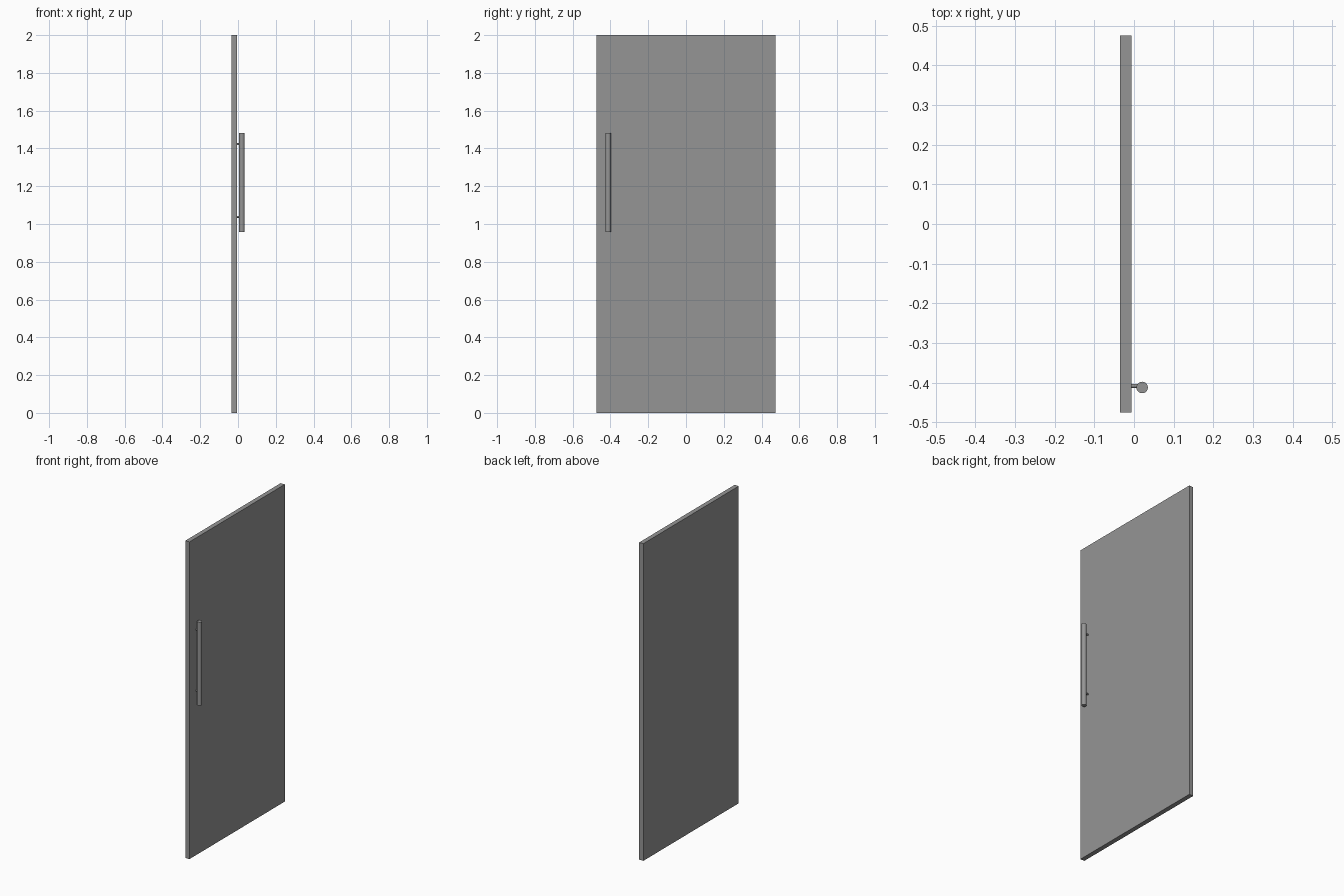
import bpy
import math

if "Cube" in bpy.data.objects:
    bpy.data.objects.remove(bpy.data.objects["Cube"], do_unlink=True)

# One grey finish for every part
grey = bpy.data.materials.new("grey")
grey.use_nodes = True
colour = (0.3, 0.3, 0.3, 1)
grey.diffuse_color = colour
grey.node_tree.nodes["Principled BSDF"].inputs["Base Color"].default_value = colour


def finish(name):
    obj = bpy.context.object
    obj.name = name
    obj.data.materials.append(grey)
    return obj


def rod(name, radius, length, location, rotation=(0, 0, 0)):
    bpy.ops.mesh.primitive_cylinder_add(vertices=32, radius=radius, depth=length,
                                        location=location, rotation=rotation)
    finish(name)
    bpy.ops.object.shade_smooth_by_angle()


# Door slab
bpy.ops.mesh.primitive_cube_add(size=1, location=(-0.0205, 0, 1))
door = finish("door_panel")
door.scale = (0.029, 0.95, 2)
bpy.ops.object.transform_apply(location=False, rotation=False, scale=True)

# Upright pull bar
rod("handle_bar", 0.0145, 0.526, (0.0205, -0.412, 1.22))

# Short standoffs between the slab and the bar
for name, z in (("lower_standoff", 1.038), ("upper_standoff", 1.423)):
    rod(name, 0.005, 0.026, (0.005, -0.408, z), (0, math.pi / 2, 0))
